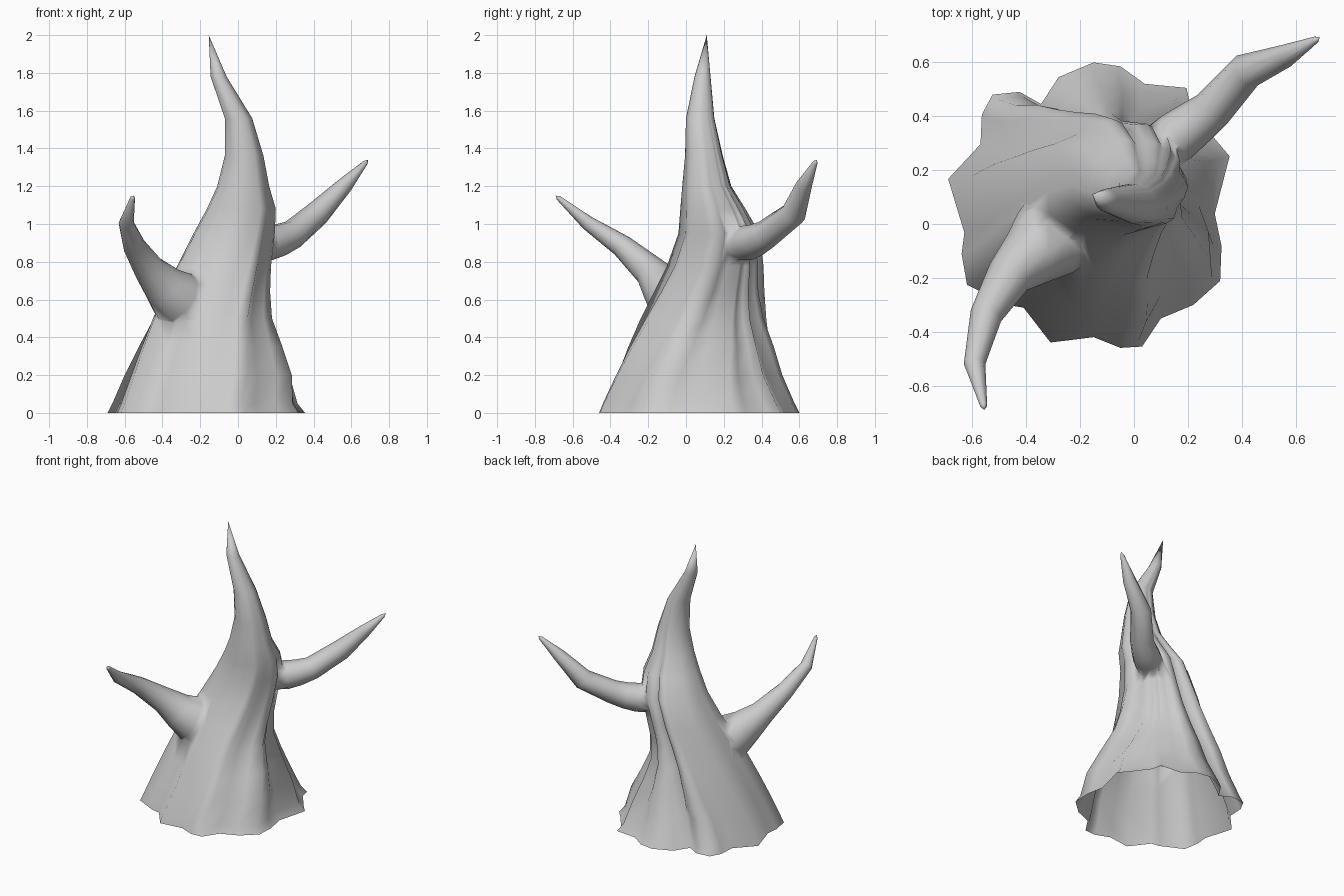
import bpy, bmesh, math
from mathutils import Vector

if "Cube" in bpy.data.objects:
    bpy.data.objects.remove(bpy.data.objects["Cube"], do_unlink=True)

bark = bpy.data.materials.new("grey_bark")
bark.use_nodes = True
COLOR = (0.6, 0.6, 0.6, 1)
bark.diffuse_color = COLOR
bark.node_tree.nodes["Principled BSDF"].inputs["Base Color"].default_value = COLOR


def loft(name, rings, tip):
    """Skin a list of rings, closed by a base cap and a pointed tip."""
    bm = bmesh.new()
    loops = [[bm.verts.new(p) for p in ring] for ring in rings]
    n = len(loops[0])
    for a, b in zip(loops, loops[1:]):
        for i in range(n):
            j = (i + 1) % n
            bm.faces.new((a[i], a[j], b[j], b[i]))
    end = bm.verts.new(tip)
    for i in range(n):
        bm.faces.new((loops[-1][i], loops[-1][(i + 1) % n], end))
    bm.faces.new(loops[0][::-1])
    bmesh.ops.recalc_face_normals(bm, faces=bm.faces)
    mesh = bpy.data.meshes.new(name)
    bm.to_mesh(mesh)
    bm.free()
    mesh.materials.append(bark)
    obj = bpy.data.objects.new(name, mesh)
    bpy.context.collection.objects.link(obj)
    return obj


# Flared root outline on the ground, counter-clockwise
ROOTS = [(.355, .255), (.30, .32), (.21, .44), (.195, .51), (.04, .525), (-.05, .59),
         (-.15, .605), (-.28, .55), (-.345, .45), (-.425, .495), (-.525, .485),
         (-.565, .41), (-.57, .30), (-.69, .17), (-.63, -.03), (-.64, -.11),
         (-.62, -.225), (-.47, -.30), (-.41, -.31), (-.31, -.44), (-.15, -.42),
         (-.05, -.46), (.03, -.455), (.10, -.35), (.22, -.30), (.32, -.21),
         (.325, -.08), (.30, .04)]

# Trunk sections: height, x range, y range, strength of the root folds
SECTIONS = [(0, -.69, .355, -.46, .60, 1), (.05, -.665, .315, -.44, .575, 1),
            (.2, -.60, .285, -.37, .51, 1.1), (.35, -.525, .235, -.305, .465, 1.2),
            (.5, -.45, .18, -.24, .425, 1.25), (.64, -.39, .17, -.17, .415, 1.25),
            (.78, -.32, .175, -.10, .41, 1.15), (.95, -.235, .195, -.04, .39, .9),
            (1.08, -.165, .2, -.03, .315, .7), (1.2, -.11, .165, -.02, .24, .5),
            (1.36, -.07, .135, -.005, .195, .35), (1.56, -.07, .075, 0, .15, .2),
            (1.78, -.145, -.06, .045, .13, 0)]
LEFT_BRANCH_ANGLE = .8


def spread(values, low, high):
    a, b = min(values), max(values)
    return [low + (v - a) / (b - a) * (high - low) for v in values]


def trunk_ring(z, x0, x1, y0, y1, fold):
    # folds converge on the left branch as they rise; a hollow lies below it
    t = min(1, z / .85)
    sweep = .5 * t * t * (3 - 2 * t)
    hollow = .15 * math.sin(math.pi * min(z, 1))
    us, vs = [], []
    for px, py in ROOTS:
        u, v = (px + .1675) / .5225, (py - .07) / .53
        r, a = 1 + (math.hypot(u, v) - 1) * fold, math.atan2(v, u)
        a -= sweep * math.sin(a - LEFT_BRANCH_ANGLE)
        r *= 1 - hollow * max(0, math.cos(a - LEFT_BRANCH_ANGLE)) ** 6
        us.append(r * math.cos(a))
        vs.append(r * math.sin(a))
    return [(x, y, z) for x, y in zip(spread(us, x0, x1), spread(vs, y0, y1))]


def branch(name, path, tip, sides=10):
    pts = [Vector(p[:3]) for p in path] + [Vector(tip)]
    rings = []
    for i, p in enumerate(path):
        way = (pts[i + 1] - pts[max(i - 1, 0)]).normalized()
        side = way.cross(Vector((0, 0, 1))).normalized()
        up = side.cross(way)
        angles = [math.tau * k / sides for k in range(sides)]
        rings.append([pts[i] + p[3] * (side * math.cos(a) + up * math.sin(a)) for a in angles])
    return loft(name, rings, tip)


trunk = loft("tree_trunk", [trunk_ring(*s) for s in SECTIONS], (-.155, .11, 2))
branches = [
    branch("right_branch", [(-.22, .03, .54, .18), (-.33, -.07, .61, .15),
                            (-.39, -.125, .67, .117), (-.465, -.195, .755, .085),
                            (-.55, -.34, .885, .06), (-.592, -.52, 1.005, .04),
                            (-.558, -.675, 1.138, .013)], (-.555, -.69, 1.15)),
    branch("left_branch", [(.04, .24, .89, .09), (.16, .325, .90, .095),
                           (.22, .37, .915, .087), (.29, .425, .945, .077),
                           (.42, .57, 1.055, .068), (.565, .625, 1.205, .043),
                           (.675, .684, 1.325, .013)], (.69, .692, 1.34)),
]

# Fuse the branches into the trunk
for b in branches:
    mod = trunk.modifiers.new("fuse", 'BOOLEAN')
    mod.operation, mod.solver, mod.object = 'UNION', 'EXACT', b
fused = bpy.data.meshes.new_from_object(trunk.evaluated_get(bpy.context.evaluated_depsgraph_get()))
trunk.modifiers.clear()
trunk.data = fused
for b in branches:
    bpy.data.objects.remove(b, do_unlink=True)

# Open the hollow underside and shade smoothly
bm = bmesh.new()
bm.from_mesh(fused)
floor = [f for f in bm.faces if all(v.co.z < .001 for v in f.verts)]
bmesh.ops.delete(bm, geom=floor, context='FACES')
bmesh.ops.remove_doubles(bm, verts=bm.verts, dist=.004)
for f in bm.faces:
    f.smooth = True
    f.material_index = 0
bm.to_mesh(fused)
bm.free()
